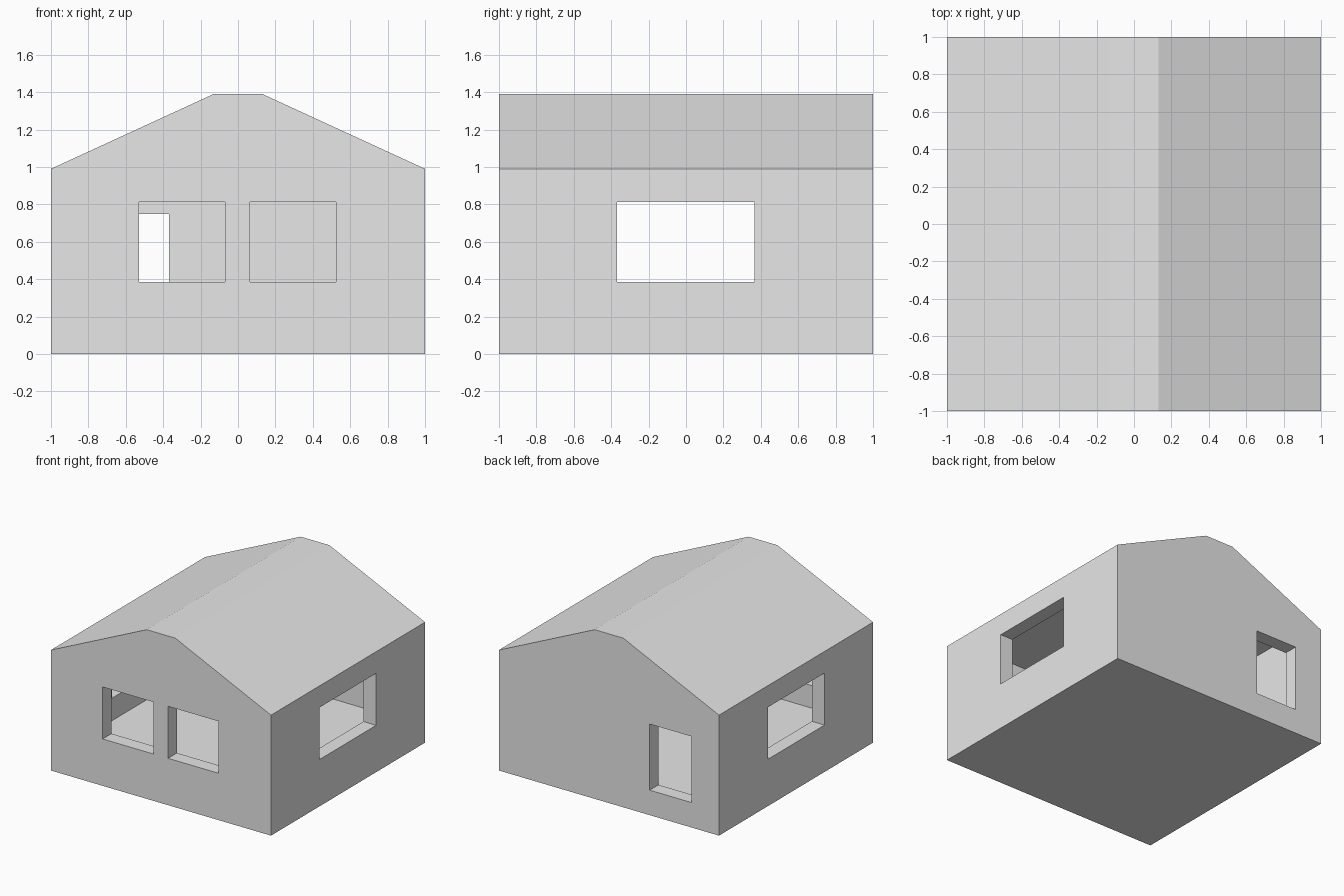
import bpy
import bmesh

cube = bpy.data.objects.get("Cube")
if cube:
    bpy.data.objects.remove(cube, do_unlink=True)

WALL_TOP = 0.99
RIDGE = 1.39
THICK = 0.115
FLOOR = 0.2

plaster = bpy.data.materials.new("light_grey_plaster")
plaster.use_nodes = True
grey = (0.8, 0.8, 0.8, 1)
plaster.diffuse_color = grey
plaster.node_tree.nodes["Principled BSDF"].inputs["Base Color"].default_value = grey


def finish(name, bm):
    bmesh.ops.recalc_face_normals(bm, faces=bm.faces)
    mesh = bpy.data.meshes.new(name)
    bm.to_mesh(mesh)
    bm.free()
    mesh.materials.append(plaster)
    obj = bpy.data.objects.new(name, mesh)
    bpy.context.scene.collection.objects.link(obj)
    return obj


def box(name, xs, ys, zs):
    bm = bmesh.new()
    bmesh.ops.create_cube(bm, size=1)
    for v in bm.verts:
        for axis, (low, high) in enumerate((xs, ys, zs)):
            v.co[axis] = low if v.co[axis] < 0 else high
    return finish(name, bm)


def cut(target, name, xs, ys, zs):
    cutter = box(name, xs, ys, zs)
    cutter.hide_render = True
    cutter.hide_viewport = True
    cutter.display_type = 'WIRE'
    mod = target.modifiers.new(name, 'BOOLEAN')
    mod.operation = 'DIFFERENCE'
    mod.solver = 'EXACT'
    mod.object = cutter


# Walls and raised floor, hollowed from above
walls = box("walls", (-1, 1), (-1, 1), (0, WALL_TOP))
inner = (-1 + THICK, 1 - THICK)
cut(walls, "room_cutter", inner, inner, (FLOOR, WALL_TOP + 0.2))

# Two front windows, one wide window through both sides, and a back doorway
window_z = (0.385, 0.812)
front_y = (-1.1, -0.8)
cut(walls, "front_right_window_cutter", (-0.53, -0.07), front_y, window_z)
cut(walls, "front_left_window_cutter", (0.065, 0.525), front_y, window_z)
cut(walls, "side_window_cutter", (-1.1, 1.1), (-0.37, 0.365), window_z)
cut(walls, "back_door_cutter", (-0.75, -0.37), (0.8, 1.1), (FLOOR + 0.005, 0.748))

# Solid gabled roof with a flat ridge
bm = bmesh.new()
profile = [(-1, WALL_TOP), (1, WALL_TOP), (0.13, RIDGE), (-0.13, RIDGE)]
gable = bm.faces.new([bm.verts.new((x, -1, z)) for x, z in profile])
extruded = bmesh.ops.extrude_face_region(bm, geom=[gable], use_keep_orig=True)
back = [g for g in extruded["geom"] if isinstance(g, bmesh.types.BMVert)]
bmesh.ops.translate(bm, verts=back, vec=(0, 2, 0))
finish("roof", bm)
